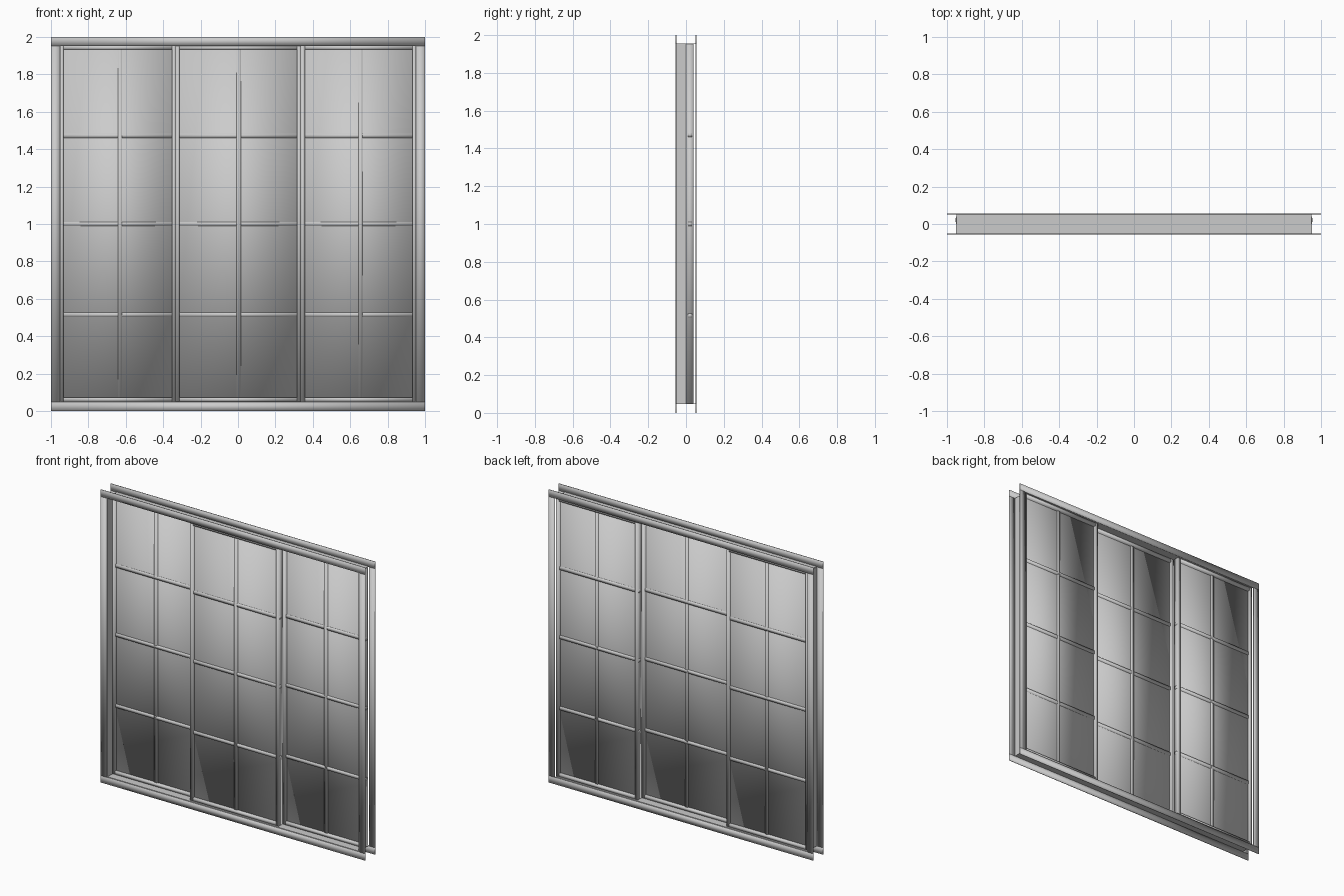
import bpy

if "Cube" in bpy.data.objects:
    bpy.data.objects.remove(bpy.data.objects["Cube"])


def box(name, x, y, z, smooth=True):
    """Box from (min, max) pairs on each axis."""
    verts = [(a, b, c) for a in x for b in y for c in z]
    faces = [(0, 1, 3, 2), (4, 6, 7, 5), (0, 4, 5, 1),
             (2, 3, 7, 6), (0, 2, 6, 4), (1, 5, 7, 3)]
    me = bpy.data.meshes.new(name)
    me.from_pydata(verts, [], faces)
    me.update()
    # soft shading across the thin slabs
    me.polygons.foreach_set("use_smooth", [smooth] * len(faces))
    ob = bpy.data.objects.new(name, me)
    bpy.context.collection.objects.link(ob)
    return ob


IN = 0.953            # inner edge of trim in x
LO, HI = 0.047, 1.953  # inner edges of trim in z
W = 0.021             # sash member width

# Flat trim boards on both faces
for side, y in (("front", (-0.056, -0.051)), ("back", (0.051, 0.056))):
    box(side + "_trim_top", (-1, 1), y, (HI, 2))
    box(side + "_trim_bottom", (-1, 1), y, (0, LO))
    box(side + "_trim_left", (-1, -IN), y, (LO, HI))
    box(side + "_trim_right", (IN, 1), y, (LO, HI))

# Thin frame lining
box("head_lining", (-0.95, 0.95), (-0.053, 0.053), (HI, HI + 0.003), False)
box("sill_lining", (-0.95, 0.95), (-0.053, 0.053), (LO, LO + 0.004), False)
box("left_jamb", (-IN, -0.948), (-0.053, 0), (LO, HI), False)
box("right_jamb", (0.948, IN), (-0.053, 0), (LO, HI), False)


def sash(name, x0, x1, yc, bar_x):
    """Framed glass panel with one upright and three cross bars."""
    y = (yc - 0.02, yc + 0.02)
    z0, z1 = LO + 0.004, HI
    box(name + "_left_stile", (x0, x0 + W), y, (z0, z1))
    box(name + "_right_stile", (x1 - W, x1), y, (z0, z1))
    box(name + "_top_rail", (x0 + W, x1 - W), y, (z1 - W, z1))
    box(name + "_bottom_rail", (x0 + W, x1 - W), y, (z0, z0 + W))
    box(name + "_glass", (x0 + W / 2, x1 - W / 2), (yc - 0.003, yc + 0.003),
        (z0 + W / 2, z1 - W / 2))
    b = 0.011
    box(name + "_upright_bar", (bar_x - b, bar_x + b), (yc - b, yc + b),
        (z0 + W / 2, z1 - W / 2))
    for i, z in enumerate((0.515, 1.0, 1.472)):
        box(f"{name}_cross_bar_{i + 1}", (x0 - 0.001, x1 + 0.001),
            (yc - b, yc + b), (z - b, z + b))


# Side sashes sit behind the centre sash
sash("left_sash", -IN, -0.333, 0.021, -0.63)
sash("centre_sash", -0.333, 0.336, -0.021, 0.004)
sash("right_sash", 0.336, IN, 0.021, 0.655)
